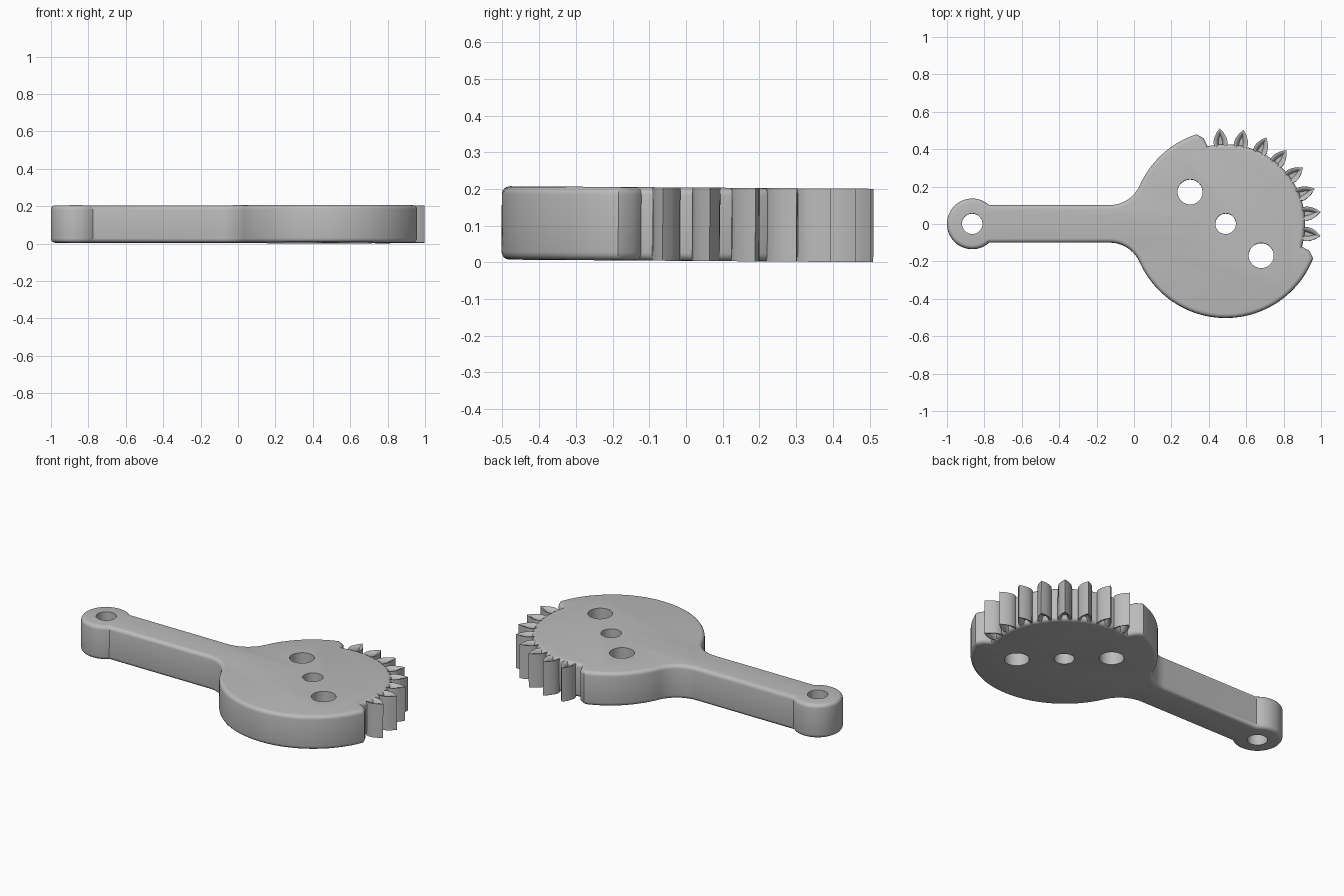
import bpy, bmesh
from math import radians, sin, cos, pi
from mathutils import Matrix, Vector

cube = bpy.data.objects.get("Cube")
if cube:
    bpy.data.objects.remove(cube, do_unlink=True)

THICK, HUB, RIM, ROOT = 0.2, Vector((0.49, 0)), 0.503, 0.425
PITCH, FIRST, TEETH = 14.4, 93.6, 8

grey = bpy.data.materials.new("plain_grey")
grey.use_nodes = True
grey.diffuse_color = (0.5, 0.5, 0.5, 1)
grey.node_tree.nodes["Principled BSDF"].inputs["Base Color"].default_value = (0.5, 0.5, 0.5, 1)


def arc(c, r, a, b, n):
    """Points on an arc from angle a to b in degrees."""
    return [(c[0] + r * cos(radians(a + (b - a) * i / n)),
             c[1] + r * sin(radians(a + (b - a) * i / n))) for i in range(n + 1)]


def polar(r, t, angle):
    """Point at radius r and sideways offset t on a spoke of the hub."""
    a = radians(angle)
    return (HUB.x + r * cos(a) - t * sin(a), HUB.y + r * sin(a) + t * cos(a))


def make_object(name, bm):
    bmesh.ops.recalc_face_normals(bm, faces=bm.faces)
    mesh = bpy.data.meshes.new(name)
    bm.to_mesh(mesh)
    bm.free()
    mesh.materials.append(grey)
    obj = bpy.data.objects.new(name, mesh)
    bpy.context.collection.objects.link(obj)
    return obj


def smooth(obj):
    bpy.ops.object.select_all(action='DESELECT')
    obj.select_set(True)
    bpy.context.view_layer.objects.active = obj
    bpy.ops.object.shade_smooth_by_angle(angle=radians(35))


# Lever outline: eye, arm, fillets, big disc and recessed gear sector
upper = FIRST + PITCH
lower = FIRST - TEETH * PITCH
outline = arc((-0.865, 0), 0.135, 48, 312, 40)
outline += arc((-0.13, -0.275), 0.175, 90, 24, 12)
outline += arc(HUB, RIM, 205, 360 + lower, 56)
outline += [polar(0.47, 0.03, lower), polar(ROOT, 0.036, lower)]
outline += arc(HUB, ROOT, lower + 7, upper - 7, 44)
outline += [polar(ROOT, -0.036, upper), polar(0.47, -0.03, upper)]
outline += arc(HUB, RIM, upper, 155, 20)
outline += arc((-0.13, 0.275), 0.175, -24, -90, 12)

bm = bmesh.new()
base = bm.faces.new([bm.verts.new((x, y, 0)) for x, y in outline])
top = bmesh.ops.extrude_face_region(bm, geom=[base], use_keep_orig=True)
bmesh.ops.translate(bm, vec=(0, 0, THICK),
                    verts=[v for v in top["geom"] if isinstance(v, bmesh.types.BMVert)])
bmesh.ops.recalc_face_normals(bm, faces=bm.faces)
rims = [e for e in bm.edges if abs(e.verts[0].co.z - e.verts[1].co.z) < 0.01]
bmesh.ops.bevel(bm, geom=rims, offset=0.022, segments=4, profile=0.5,
                affect='EDGES', clamp_overlap=False)
lever = make_object("lever_body", bm)

# Pin and bolt holes
bm = bmesh.new()
for x, y, r in [(-0.865, 0, 0.055), (0.49, 0, 0.055), (0.30, 0.17, 0.067), (0.68, -0.17, 0.067)]:
    bmesh.ops.create_cone(bm, cap_ends=True, segments=40, radius1=r, radius2=r, depth=0.6,
                          matrix=Matrix.Translation((x, y, THICK / 2)))
cutter = make_object("hole_cutter", bm)
cutter.hide_render = True
cut = lever.modifiers.new("holes", 'BOOLEAN')
cut.operation, cut.solver, cut.object = 'DIFFERENCE', 'EXACT', cutter
bpy.context.view_layer.objects.active = lever
bpy.ops.object.modifier_apply(modifier="holes")
bpy.data.objects.remove(cutter, do_unlink=True)

# Gear teeth: pointed prisms with domed ends, shrinking by layers
half = [(0.402, 0.018), (0.415, 0.032), (0.435, 0.038), (0.46, 0.033), (0.488, 0.019)]
profile = half + [(0.511, 0)] + [(r, -t) for r, t in reversed(half)]
steps = [i * pi / 10 for i in range(6)]
layers = [(0.03 * (1 - sin(a)), 1 - cos(a)) for a in steps]
layers += [(THICK - z, s) for z, s in reversed(layers)]
parts = [lever]
for i in range(TEETH):
    angle = FIRST - i * PITCH
    bm = bmesh.new()
    rings = []
    for z, shrink in layers:
        k, w = 1 - 0.3 * (1 - shrink), 1 - 0.7 * (1 - shrink)
        rings.append([bm.verts.new((*polar(0.4 + (r - 0.4) * k, t * w, angle), z))
                      for r, t in profile])
    for a, b in zip(rings, rings[1:]):
        for j in range(len(a)):
            n = (j + 1) % len(a)
            bm.faces.new((a[j], a[n], b[n], b[j]))
    bm.faces.new(rings[0])
    bm.faces.new(rings[-1])
    parts.append(make_object(f"gear_tooth_{i + 1}", bm))

# Slight lean of the whole part
for obj in parts:
    obj.data.transform(Matrix.Translation((0, 0, 0.004)) @ Matrix.Rotation(-0.007, 4, 'X'))
    smooth(obj)
